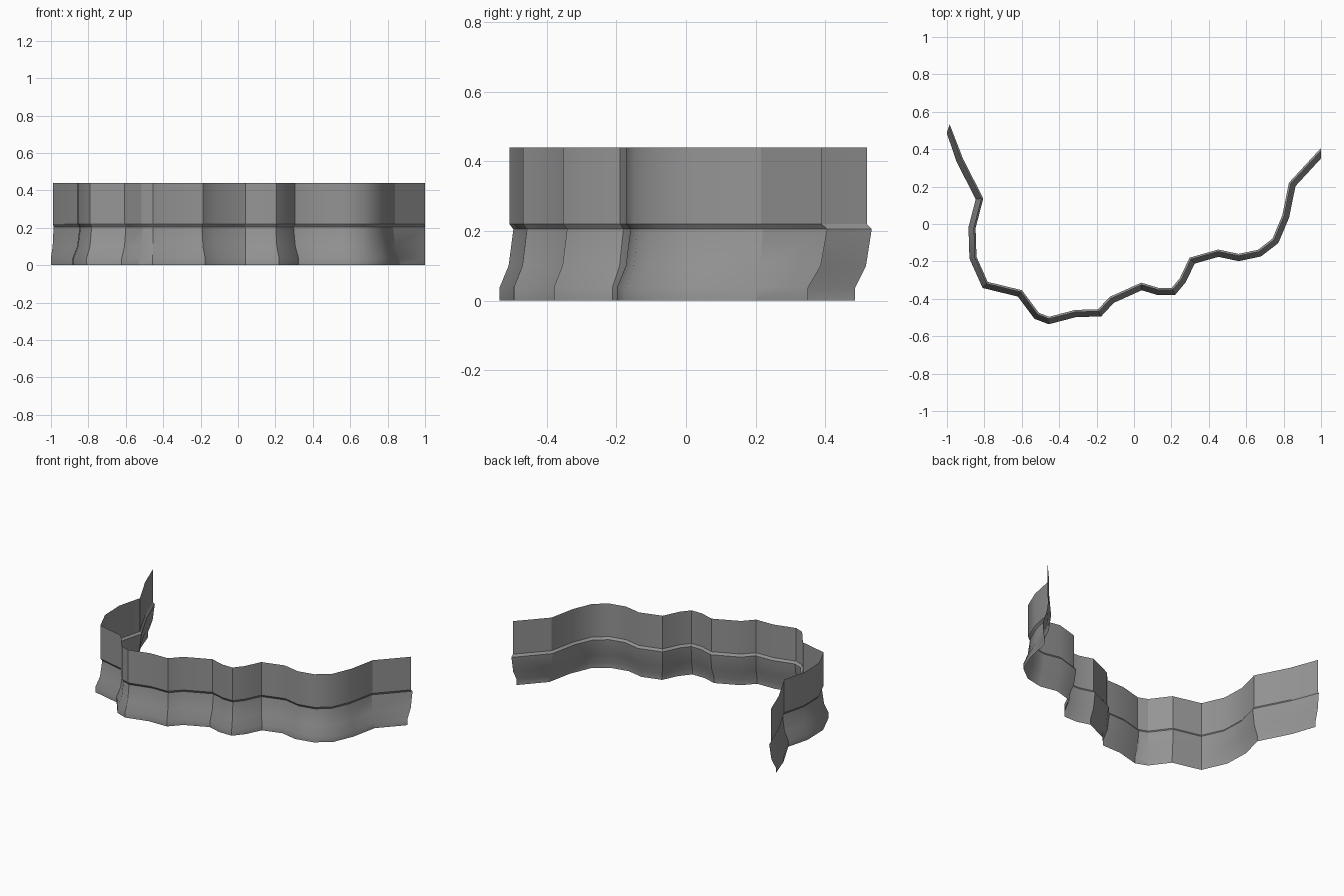
import bpy
import bmesh
import math
from mathutils import Vector

cube = bpy.data.objects.get("Cube")
if cube:
    bpy.data.objects.remove(cube, do_unlink=True)

# Winding plan of the wall, from its right end to its left end
PATH = [Vector(p) for p in (
    (-0.993, 0.511), (-0.93, 0.34), (-0.825, 0.135), (-0.865, -0.02),
    (-0.86, -0.18), (-0.795, -0.325), (-0.61, -0.37), (-0.52, -0.49),
    (-0.455, -0.515), (-0.31, -0.477), (-0.185, -0.475), (-0.12, -0.405),
    (0.04, -0.333), (0.13, -0.36), (0.21, -0.36), (0.26, -0.3),
    (0.31, -0.195), (0.45, -0.155), (0.56, -0.178), (0.67, -0.155),
    (0.755, -0.09), (0.81, 0.04), (0.845, 0.212), (1.0, 0.38))]

# Cross-section: distance towards the back, height
PROFILE = [(-0.02, 0), (-0.02, 0.037), (0.005, 0.1), (0.018, 0.205),
           (0.007, 0.22), (0.007, 0.44)]

# Slanted cuts at the two open ends
END_CUTS = {0: Vector((0.39, 1.26)), len(PATH) - 1: Vector((0, 1.47))}


def back_normal(a, b):
    d = (b - a).normalized()
    return Vector((-d.y, d.x))


def mitre(i):
    """Offset direction at a path corner that keeps the wall parallel."""
    if i in END_CUTS:
        return END_CUTS[i]
    n1 = back_normal(PATH[i - 1], PATH[i])
    n2 = back_normal(PATH[i], PATH[i + 1])
    return (n1 + n2) / (1 + n1.dot(n2))


# Sweep the section along the path as one sheet
bm = bmesh.new()
columns = []
for i, point in enumerate(PATH):
    m = mitre(i)
    columns.append([bm.verts.new((*(point + m * off), z)) for off, z in PROFILE])
for a, b in zip(columns, columns[1:]):
    for j in range(len(PROFILE) - 1):
        bm.faces.new((a[j], b[j], b[j + 1], a[j + 1]))

mesh = bpy.data.meshes.new("winding_wall")
bm.to_mesh(mesh)
bm.free()
wall = bpy.data.objects.new("winding_wall", mesh)
bpy.context.collection.objects.link(wall)

# Plain grey material
grey = bpy.data.materials.new("mid_grey")
grey.use_nodes = True
colour = (0.3, 0.3, 0.3, 1)
grey.diffuse_color = colour
grey.node_tree.nodes["Principled BSDF"].inputs["Base Color"].default_value = colour
mesh.materials.append(grey)

# Soft curves with crisp corners
bpy.ops.object.select_all(action="DESELECT")
wall.select_set(True)
bpy.context.view_layer.objects.active = wall
bpy.ops.object.shade_smooth_by_angle(angle=math.radians(30))
